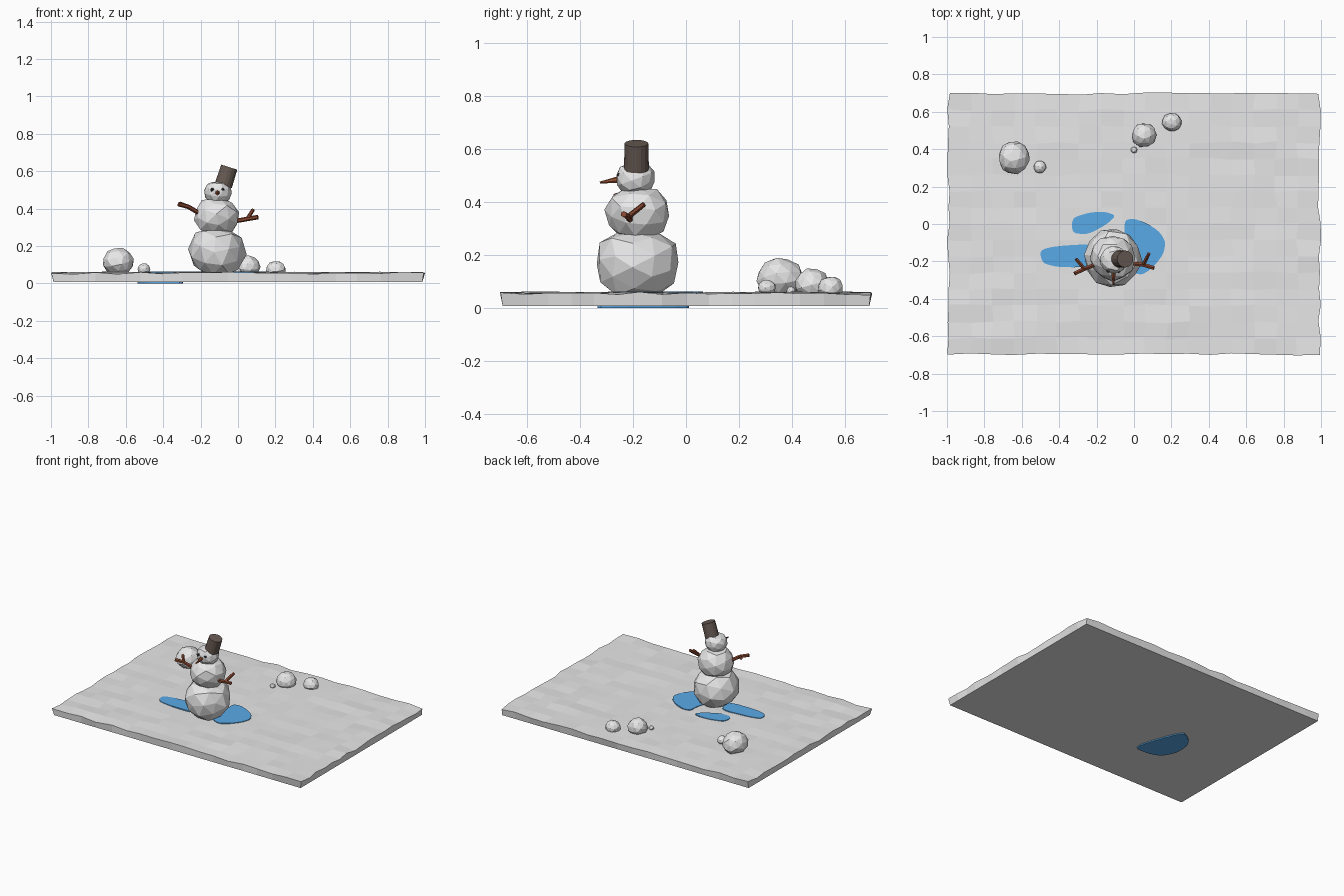
import bpy, bmesh, math, random
from mathutils import Vector, Matrix

if "Cube" in bpy.data.objects:
    bpy.data.objects.remove(bpy.data.objects["Cube"])

random.seed(4)


def mat(name, r, g, b):
    m = bpy.data.materials.new(name)
    m.diffuse_color = (r, g, b, 1)
    m.use_nodes = True
    m.node_tree.nodes["Principled BSDF"].inputs["Base Color"].default_value = m.diffuse_color
    return m


SNOW = mat("snow white", 0.8, 0.8, 0.8)
WATER = mat("water blue", 0.1, 0.4, 0.8)
FELT = mat("hat brown", 0.14, 0.105, 0.088)
WOOD = mat("twig brown", 0.25, 0.065, 0.03)
CARROT = mat("nose brown", 0.32, 0.09, 0.035)
COAL = mat("eye dark", 0.05, 0.05, 0.065)


def finish(name, bm, material):
    bmesh.ops.recalc_face_normals(bm, faces=bm.faces)
    me = bpy.data.meshes.new(name)
    bm.to_mesh(me)
    bm.free()
    me.materials.append(material)
    ob = bpy.data.objects.new(name, me)
    bpy.context.collection.objects.link(ob)
    return ob


def lump(name, center, radius, material=SNOW, zmin=0.05, zmax=9, rough=0.05, subdiv=2):
    """Faceted irregular ball, flattened at zmin and zmax."""
    bm = bmesh.new()
    bmesh.ops.create_icosphere(bm, subdivisions=subdiv, radius=1)
    spin = Matrix.Rotation(random.uniform(0, 6), 3, 'Z') @ Matrix.Rotation(random.uniform(0, 3), 3, 'X')
    for v in bm.verts:
        p = spin @ v.co * random.uniform(1 - rough, 1 + rough)
        v.co = Vector(center) + Vector(a * b for a, b in zip(p, radius))
        v.co.z = min(max(v.co.z, zmin), zmax)
    return finish(name, bm, material)


def rod(bm, a, b, r1, r2, sides=6):
    """Tapered stick between two points."""
    a, b = Vector(a), Vector(b)
    d = b - a
    m = Matrix.Translation((a + b) / 2) @ d.to_track_quat('Z', 'Y').to_matrix().to_4x4()
    bmesh.ops.create_cone(bm, cap_ends=True, segments=sides, radius1=r1, radius2=r2,
                          depth=d.length, matrix=m)


def plate(name, outline, z0, z1):
    """Flat pool with a softened outline."""
    pts = [Vector(p) for p in outline]
    for _ in range(2):  # corner cutting
        pts = [q for i, p in enumerate(pts)
               for q in (p.lerp(pts[i - 1], 0.2), p.lerp(pts[(i + 1) % len(pts)], 0.2))]
    bm = bmesh.new()
    f = bm.faces.new([bm.verts.new((p.x, p.y, z0)) for p in pts])
    ext = bmesh.ops.extrude_face_region(bm, geom=[f])
    for v in ext["geom"]:
        if isinstance(v, bmesh.types.BMVert):
            v.co.z = z1
    return finish(name, bm, WATER)


# snowy ground slab: uneven top, wavy rim, flat underside
bm = bmesh.new()
bmesh.ops.create_grid(bm, x_segments=17, y_segments=16, size=1)
rim = [e for e in bm.edges if e.is_boundary]
rim_verts = {v for e in rim for v in e.verts}
for v in bm.verts:
    v.co = (v.co.x * 0.992, v.co.y * 0.697, 0.058 + random.uniform(-0.005, 0.005))
    near_pool = -0.65 < v.co.x < 0.3 and -0.4 < v.co.y < 0.2
    if v in rim_verts:
        v.co.x += random.uniform(-0.008, 0.008)
        v.co.y += random.uniform(-0.006, 0.006)
        v.co.z -= random.uniform(0, 0.005)
    elif near_pool:
        v.co.z = min(v.co.z, 0.06)
    else:
        v.co.x += random.uniform(-0.01, 0.01)
        v.co.y += random.uniform(-0.008, 0.008)
ext = bmesh.ops.extrude_edge_only(bm, edges=rim)
low = [g for g in ext["geom"] if isinstance(g, bmesh.types.BMVert)]
for v in low:
    v.co.x = max(-0.985, min(0.985, v.co.x))
    v.co.y = max(-0.692, min(0.692, v.co.y))
    v.co.z = 0.008
bmesh.ops.contextual_create(bm, geom=[e for e in bm.edges if e.is_boundary])
finish("snow_ground", bm, SNOW)

# melt water showing through the snow, and its patch under the slab
plate("pool_right", [(-0.05, 0.02), (0.0, 0.03), (0.08, -0.002), (0.14, -0.045), (0.17, -0.1),
                     (0.155, -0.165), (0.1, -0.235), (0.03, -0.28), (-0.1, -0.2), (-0.05, -0.05)],
      0.056, 0.064)
plate("pool_back", [(-0.335, 0.0), (-0.32, 0.037), (-0.235, 0.062), (-0.155, 0.066), (-0.095, 0.045),
                    (-0.15, -0.005), (-0.245, -0.055), (-0.325, -0.05)], 0.056, 0.064)
plate("pool_left", [(-0.505, -0.14), (-0.42, -0.118), (-0.2, -0.105), (-0.18, -0.23),
                    (-0.4, -0.232), (-0.49, -0.21)], 0.056, 0.064)
plate("pool_underside", [(-0.27, -0.335), (-0.395, 0.02), (-0.47, -0.01), (-0.53, -0.08),
                         (-0.54, -0.2), (-0.49, -0.3), (-0.4, -0.335)], 0.0, 0.0095)

# stacked body
lump("body_lower", (-0.11, -0.183, 0.17), (0.153, 0.16, 0.15), zmax=0.285)
lump("body_middle", (-0.113, -0.182, 0.36), (0.12, 0.123, 0.115), zmin=0.265, zmax=0.45)
lump("head", (-0.107, -0.191, 0.49), (0.076, 0.075, 0.07), zmin=0.435, zmax=0.542, rough=0.03)

# eyes and nose
for side, x in (("left", -0.138), ("right", -0.083)):
    lump("eye_" + side, (x, -0.252, 0.502), (0.011, 0.011, 0.011), COAL, rough=0.05, subdiv=1)
bm = bmesh.new()
rod(bm, (-0.11, -0.245, 0.487), (-0.109, -0.325, 0.474), 0.014, 0.004, 7)
finish("nose", bm, CARROT)

# tilted hat
bm = bmesh.new()
rod(bm, (-0.078, -0.187, 0.524), (-0.047, -0.187, 0.622), 0.047, 0.045, 16)
hat = finish("hat", bm, FELT)
bpy.context.view_layer.objects.active = hat
hat.select_set(True)
bpy.ops.object.shade_smooth_by_angle(angle=math.radians(20))

# forked twig arms: shoulder, fork, main tip, branch tip
ARMS = {
    "arm_left": ((-0.19, -0.21, 0.365), (-0.265, -0.24, 0.41), (-0.318, -0.265, 0.424), (-0.31, -0.187, 0.428)),
    "arm_right": ((-0.02, -0.21, 0.333), (0.05, -0.218, 0.345), (0.107, -0.235, 0.355), (0.08, -0.158, 0.393)),
}
for name, (shoulder, fork, tip, branch) in ARMS.items():
    bm = bmesh.new()
    rod(bm, shoulder, fork, 0.012, 0.012)
    rod(bm, fork, tip, 0.012, 0.012)
    rod(bm, fork, branch, 0.011, 0.01)
    finish(name, bm, WOOD)

# loose snowballs behind
BALLS = [(-0.64, 0.355, 0.115, 0.083, 0.09, 0.075), (-0.503, 0.305, 0.077, 0.034, 0.034, 0.031),
         (0.053, 0.475, 0.09, 0.066, 0.066, 0.06), (0.203, 0.545, 0.075, 0.052, 0.05, 0.046),
         (0.0, 0.396, 0.066, 0.018, 0.017, 0.016)]
for i, b in enumerate(BALLS):
    lump(f"snowball_{i + 1}", b[:3], b[3:])
